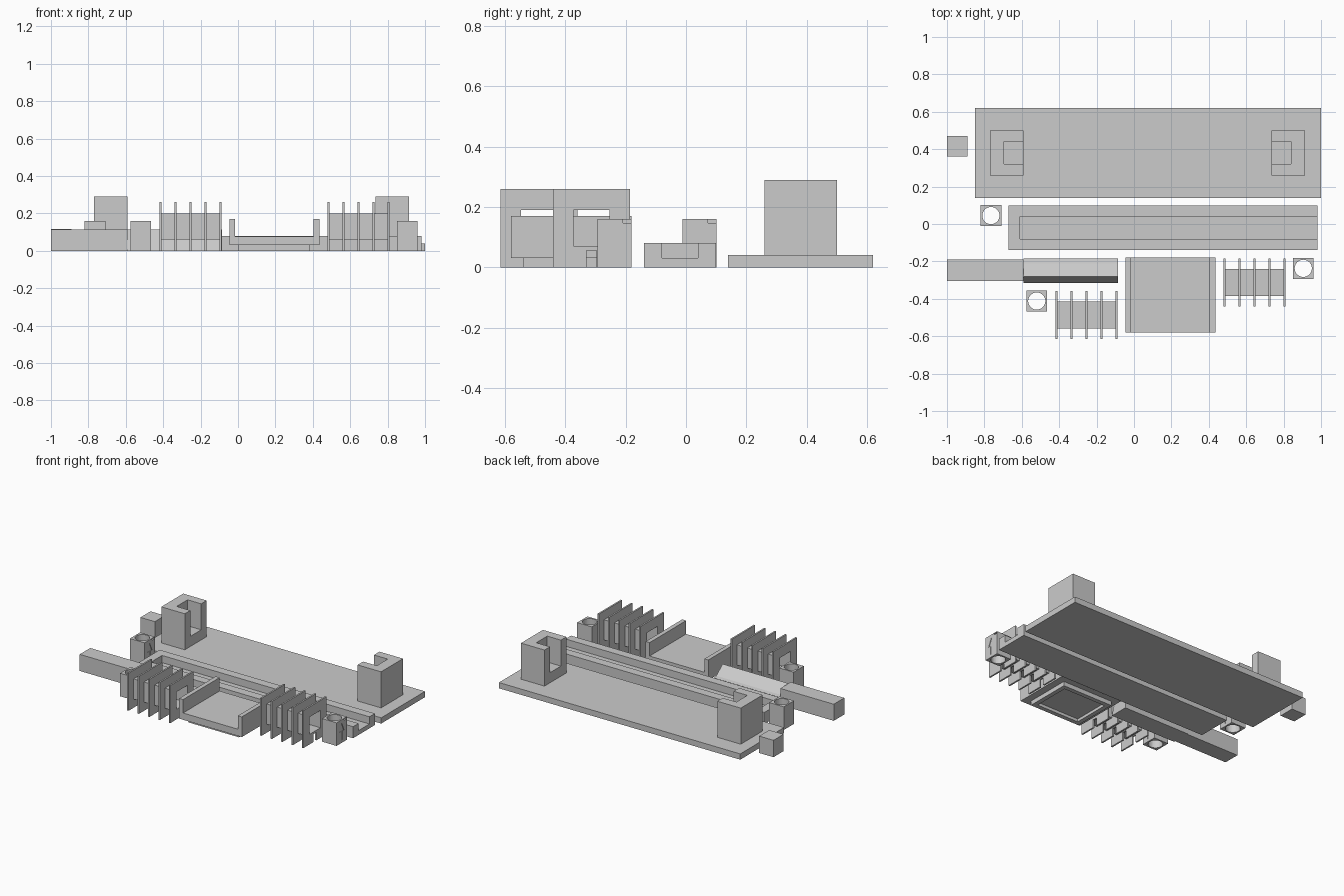
import bpy, bmesh, math
from mathutils import Vector

if "Cube" in bpy.data.objects:
    bpy.data.objects.remove(bpy.data.objects["Cube"])

gray = bpy.data.materials.new("light_gray")
gray.diffuse_color = (0.6, 0.6, 0.6, 1)
gray.use_nodes = True
gray.node_tree.nodes["Principled BSDF"].inputs["Base Color"].default_value = gray.diffuse_color


def prism(name, outline, axis, lo, hi):
    """Extrude a 2D outline along x (y,z outline) or z (x,y outline)."""
    place = {'x': lambda a, b, t: (t, a, b), 'z': lambda a, b, t: (a, b, t)}[axis]
    bm = bmesh.new()
    face = bm.faces.new([bm.verts.new(place(a, b, lo)) for a, b in outline])
    ext = bmesh.ops.extrude_face_region(bm, geom=[face])
    moved = [v for v in ext["geom"] if isinstance(v, bmesh.types.BMVert)]
    bmesh.ops.translate(bm, vec=Vector(place(0, 0, hi - lo)), verts=moved)
    bmesh.ops.recalc_face_normals(bm, faces=bm.faces)
    mesh = bpy.data.meshes.new(name)
    bm.to_mesh(mesh)
    bm.free()
    mesh.materials.append(gray)
    ob = bpy.data.objects.new(name, mesh)
    bpy.context.collection.objects.link(ob)
    return ob


def box(name, x0, x1, y0, y1, z0, z1):
    return prism(name, [(x0, y0), (x1, y0), (x1, y1), (x0, y1)], 'z', z0, z1)


def cut(ob, *cutters):
    for c in cutters:
        c.hide_render = True
        c.hide_set(True)
        m = ob.modifiers.new("cut", 'BOOLEAN')
        m.operation = 'DIFFERENCE'
        m.solver = 'EXACT'
        m.object = c


# Base plate with two C-shaped posts whose slots face each other
box("base_plate", -0.85, 1.0, 0.14, 0.62, 0, 0.04)
for side, cx in ((1, -0.77), (-1, 0.915)):
    a, b = sorted((cx, cx + side * 0.18))
    post = box("slotted_post", a, b, 0.26, 0.50, 0.04, 0.29)
    a, b = sorted((cx + side * 0.075, cx + side * 0.25))
    cut(post, box("post_slot_cutter", a, b, 0.32, 0.44, 0.11, 0.4))

# Small loose cube
box("small_cube", -1.0, -0.89, 0.36, 0.47, 0, 0.117)

# Long rail with a groove open at its right end
rail = box("grooved_rail", -0.67, 0.98, -0.14, 0.10, 0, 0.08)
cut(rail, box("groove_cutter", -0.61, 1.1, -0.08, 0.04, 0.03, 0.2))

# Bored blocks with an engraved arrow on the right face
ARROW = [(-0.009, 0.02), (0.009, 0.02), (0.009, 0.08), (0.026, 0.08),
         (0, 0.137), (-0.026, 0.08), (-0.009, 0.08)]
for cx, cy in ((-0.765, 0.045), (-0.52, -0.412), (0.905, -0.237)):
    h = 0.056
    block = box("bored_block", cx - h, cx + h, cy - h, cy + h, 0, 0.16)
    ring = [(cx + 0.046 * math.cos(i * math.pi / 16),
             cy + 0.046 * math.sin(i * math.pi / 16)) for i in range(32)]
    cut(block,
        prism("bore_cutter", ring, 'z', -0.1, 0.3),
        prism("arrow_cutter", [(cy + y, z) for y, z in ARROW], 'x', cx + h - 0.004, cx + 0.1),
        box("notch_cutter", cx + h - 0.012, cx + 0.1, cy + 0.028, cy + 0.054, 0.147, 0.158))

# Square beam and the wedge-shaped piece continuing it
box("beam", -1.0, -0.59, -0.305, -0.19, 0, 0.115)
prism("wedge_beam", [(-0.315, 0), (-0.185, 0), (-0.185, 0.055), (-0.21, 0.06),
                     (-0.28, 0.115)], 'x', -0.59, -0.085)

# Tray with two side walls on a recessed foot
prism_tray = box("tray", -0.045, 0.435, -0.58, -0.18, 0.03, 0.17)
cut(prism_tray, box("tray_cutter", -0.015, 0.405, -0.7, -0.1, 0.077, 0.3))
foot = box("tray_foot", 0.0, 0.385, -0.54, -0.22, 0, 0.03)
cut(foot, box("foot_cutter", 0.03, 0.355, -0.51, -0.25, -0.1, 0.02))

# Finned tubes: five thin plates on a hollow square tube
for x0, cy in ((-0.42, -0.487), (0.478, -0.313)):
    tube = box("finned_tube", x0, x0 + 0.33, cy - 0.072, cy + 0.072, 0.06, 0.2)
    bore = box("tube_cutter", x0 - 0.1, x0 + 0.5, cy - 0.06, cy + 0.06, 0.07, 0.19)
    slot = box("fin_slot_cutter", x0 - 0.1, x0 + 0.5, cy - 0.016, cy + 0.016, -0.1, 0.055)
    cut(tube, bore)
    for i in range(5):
        x = x0 + 0.08 * i
        fin = box("fin", x, x + 0.011, cy - 0.128, cy + 0.128, 0, 0.26)
        cut(fin, bore, slot)
